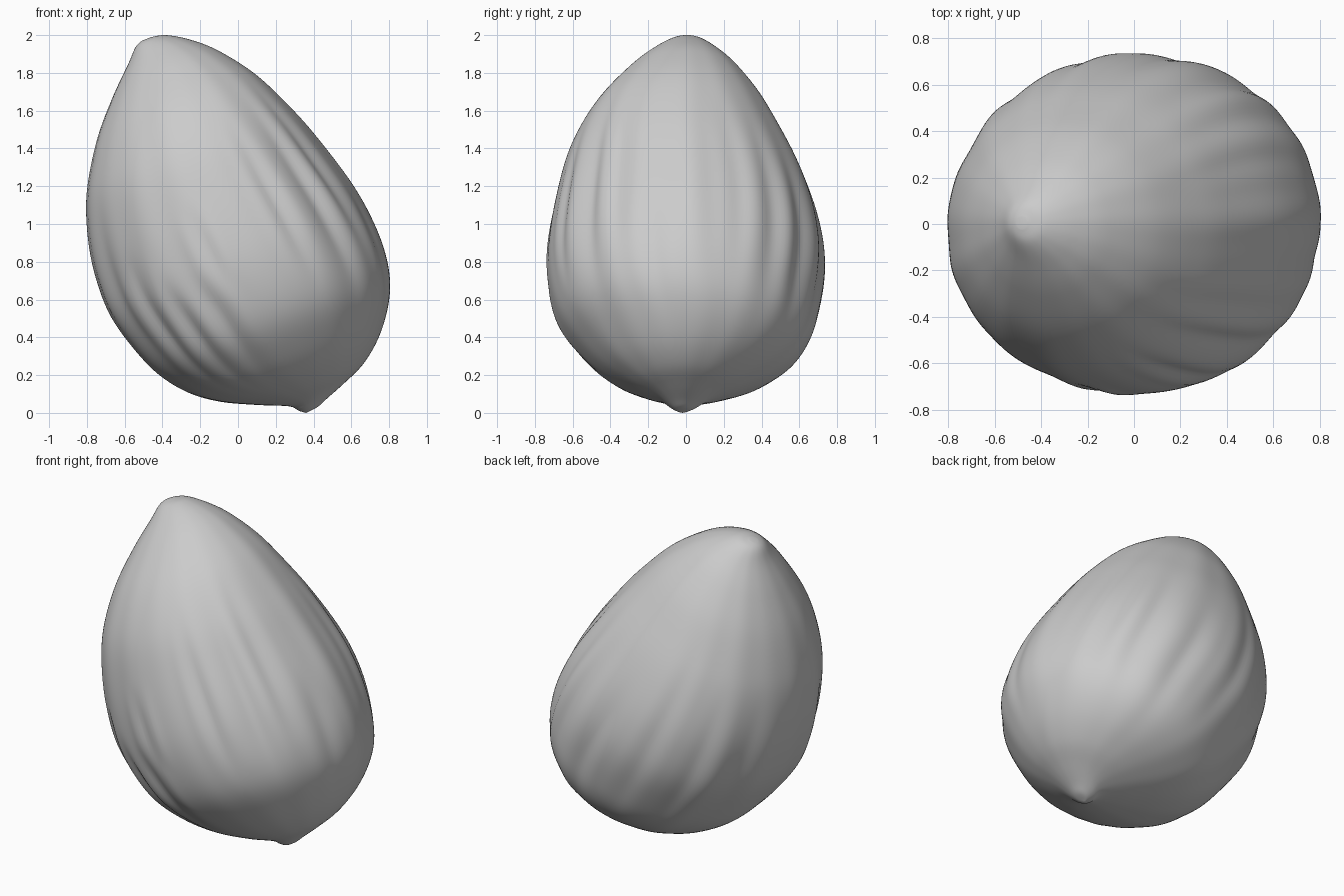
import bpy, bmesh, math
from mathutils import Vector

if "Cube" in bpy.data.objects:
    bpy.data.objects.remove(bpy.data.objects["Cube"])

# Long axis of the leaning shell, and the direction across it (x, z)
AXIS, CROSS = (-0.37, 0.929), (0.929, 0.37)

# Left and right outline of the front view, bottom pole to top pole
LEFT = [(.36, .0), (.32, .012), (.27, .035), (.1, .042), (-.1, .06), (-.27, .11),
        (-.43, .21), (-.57, .36), (-.68, .52), (-.75, .7), (-.79, .88), (-.805, 1.08),
        (-.79, 1.25), (-.74, 1.47), (-.66, 1.68), (-.58, 1.85), (-.54, 1.94),
        (-.495, 1.978), (-.46, 1.99)]
RIGHT = [(.36, .0), (.42, .03), (.47, .075), (.56, .155), (.66, .255), (.74, .39),
         (.79, .55), (.802, .7), (.77, .86), (.7, 1.03), (.6, 1.205), (.45, 1.41),
         (.3, 1.59), (.1, 1.785), (-.1, 1.915), (-.25, 1.975), (-.38, 2.0), (-.46, 1.99)]

# Lengthwise furrows: angle, centre along axis, half length, depth, angular width
FURROWS = [(-63, .95, .6, .018, 3), (-99, .85, .3, .016, 3), (-108, .45, .35, .022, 4),
           (-123, .42, .45, .030, 4), (-136, .55, .5, .026, 4), (-152, .8, .6, .015, 5),
           (-44, .9, .7, .022, 4), (-30, 1.1, .6, .016, 4), (-14, .5, .5, .014, 4),
           (12, .9, .7, .016, 5), (24, .9, .7, .024, 5), (38, .8, .7, .022, 5),
           (56, .7, .6, .014, 4), (78, .6, .6, .012, 4), (105, .9, .8, .014, 4),
           (128, .8, .7, .014, 4), (150, .9, .6, .012, 5), (172, .8, .6, .008, 5)]


def smooth_curve(points, steps=12):
    """Catmull-Rom curve in (along axis, across axis) coordinates."""
    p = [Vector((x * AXIS[0] + z * AXIS[1], x * CROSS[0] + z * CROSS[1])) for x, z in points]
    p = [2 * p[0] - p[1]] + p + [2 * p[-1] - p[-2]]
    out = []
    for a, b, c, d in zip(p, p[1:], p[2:], p[3:]):
        for i in range(steps):
            t = i / steps
            out.append(.5 * (2 * b + (c - a) * t + (2 * a - 5 * b + 4 * c - d) * t * t
                             + (3 * b - a - 3 * c + d) * t ** 3))
    return out + [p[-2]]


def across(curve, u):
    for a, b in zip(curve, curve[1:]):
        if a.x <= u <= b.x:
            return a.y + (b.y - a.y) * (u - a.x) / max(b.x - a.x, 1e-9)
    return curve[-1].y


def relief(deg, u, t):
    """Relative radius change from furrows and soft undulation."""
    fade = math.sin(math.pi * t) ** .5
    r = .004 * math.sin(math.radians(11 * deg) + 1) + .003 * math.sin(math.radians(17 * deg))
    for ang, mid, half, depth, width in FURROWS:
        d = (deg - ang + 180) % 360 - 180
        s = (u - mid) / half
        if abs(s) < 1:
            k = (1 - s * s) ** 2
            r += depth * k * (.45 * math.exp(-((abs(d) - 2.2 * width) / width) ** 2)
                              - math.exp(-(d / width) ** 2))
    return r * fade


left, right = smooth_curve(LEFT), smooth_curve(RIGHT)
u0, u1 = left[0].x, left[-1].x
RINGS, SIDES = 110, 200


def to_world(u, v, y):
    return Vector((u * AXIS[0] + v * CROSS[0], y, u * AXIS[1] + v * CROSS[1]))


# Shell: tilted rings lofted from pole to pole
bm = bmesh.new()
bottom = bm.verts.new(to_world(u0, left[0].y, -.02))
rings = []
for i in range(1, RINGS):
    t = (1 - math.cos(math.pi * i / RINGS)) / 2
    u = u0 + (u1 - u0) * t
    lv, rv = across(left, u), across(right, u)
    mid, rad = (lv + rv) / 2, (rv - lv) / 2
    cz = to_world(u, mid, 0).z
    # slight sideways sway of the shell
    cy = (-.033 * math.exp(-((cz - 1.5) / .35) ** 2) + .03 * math.exp(-((cz - .3) / .17) ** 2)
          + .01 * t ** 8 - .02 * (1 - t) ** 12)
    ring = []
    for j in range(SIDES):
        deg = 360 * j / SIDES
        r = rad * (1 + relief(deg, u, t))
        a = math.radians(deg)
        ring.append(bm.verts.new(to_world(u, mid + r * math.cos(a), cy + r * math.sin(a))))
    rings.append(ring)
top = bm.verts.new(to_world(u1, left[-1].y, .01))
for j in range(SIDES):
    k = (j + 1) % SIDES
    bm.faces.new((bottom, rings[0][k], rings[0][j]))
    bm.faces.new((top, rings[-1][j], rings[-1][k]))
    for a, b in zip(rings, rings[1:]):
        bm.faces.new((a[j], a[k], b[k], b[j]))
bmesh.ops.recalc_face_normals(bm, faces=bm.faces[:])

# Rest the shell on the ground
low = min(v.co.z for v in bm.verts)
bmesh.ops.translate(bm, verts=bm.verts[:], vec=(0, 0, -low))
mesh = bpy.data.meshes.new("nut_shell")
bm.to_mesh(mesh)
bm.free()
for f in mesh.polygons:
    f.use_smooth = True
shell = bpy.data.objects.new("nut_shell", mesh)
bpy.context.collection.objects.link(shell)
